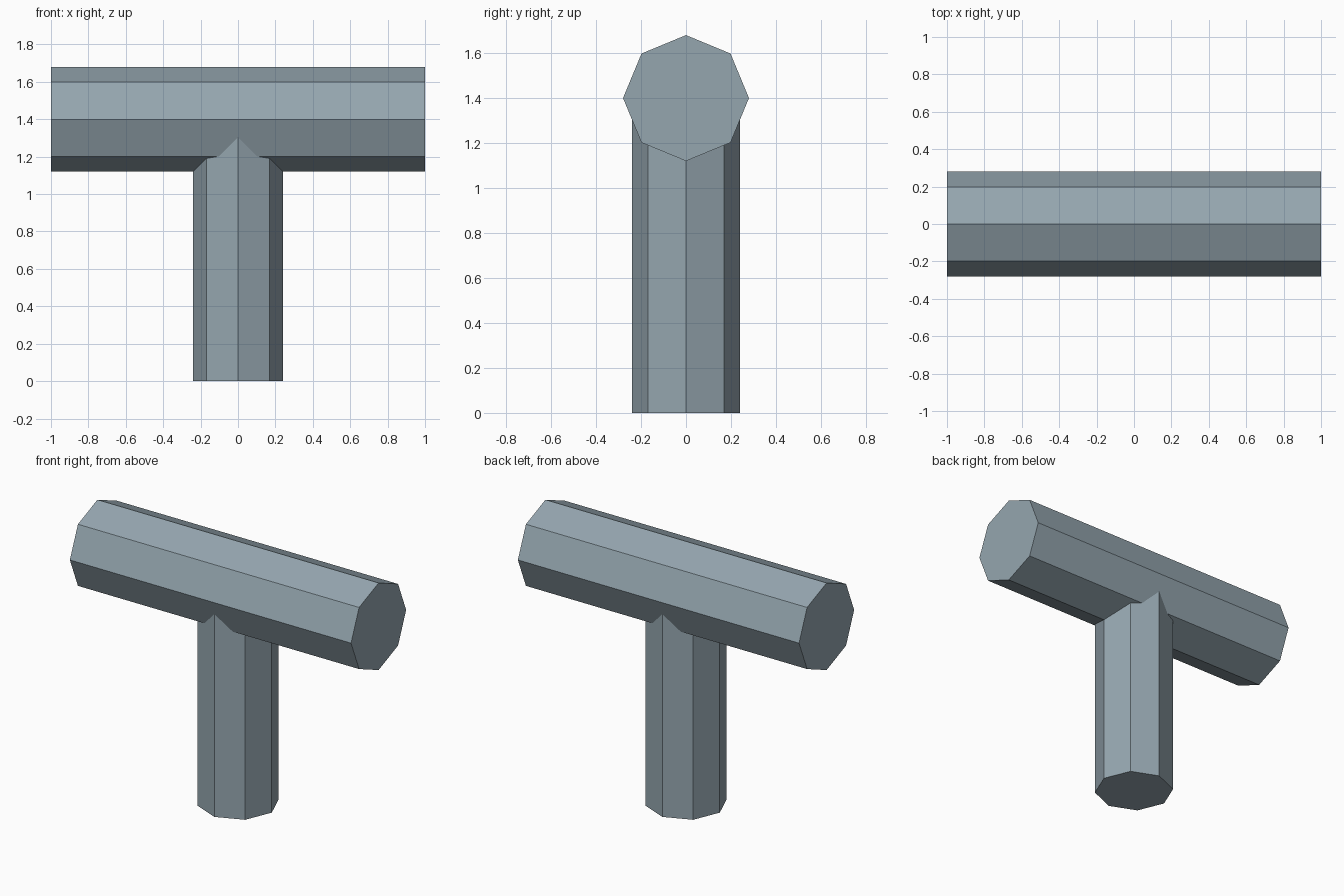
import bpy
from math import pi

if "Cube" in bpy.data.objects:
    bpy.data.objects.remove(bpy.data.objects["Cube"])

# One flat blue-grey colour
mat = bpy.data.materials.new("blue grey")
mat.diffuse_color = (0.30, 0.38, 0.43, 1)
mat.use_nodes = True
mat.node_tree.nodes["Principled BSDF"].inputs["Base Color"].default_value = mat.diffuse_color


def octagon_bar(name, radius, length, center, rotation=(0, 0, 0)):
    bpy.ops.mesh.primitive_cylinder_add(
        vertices=8, radius=radius, depth=length, location=center, rotation=rotation)
    obj = bpy.context.object
    obj.name = name
    obj.data.materials.append(mat)
    return obj


# Horizontal bar along x, and the post whose top is buried in it
octagon_bar("cross_bar", 0.28, 2.0, (0, 0, 1.4), (0, pi / 2, 0))
octagon_bar("post", 0.24, 1.4, (0, 0, 0.7))
